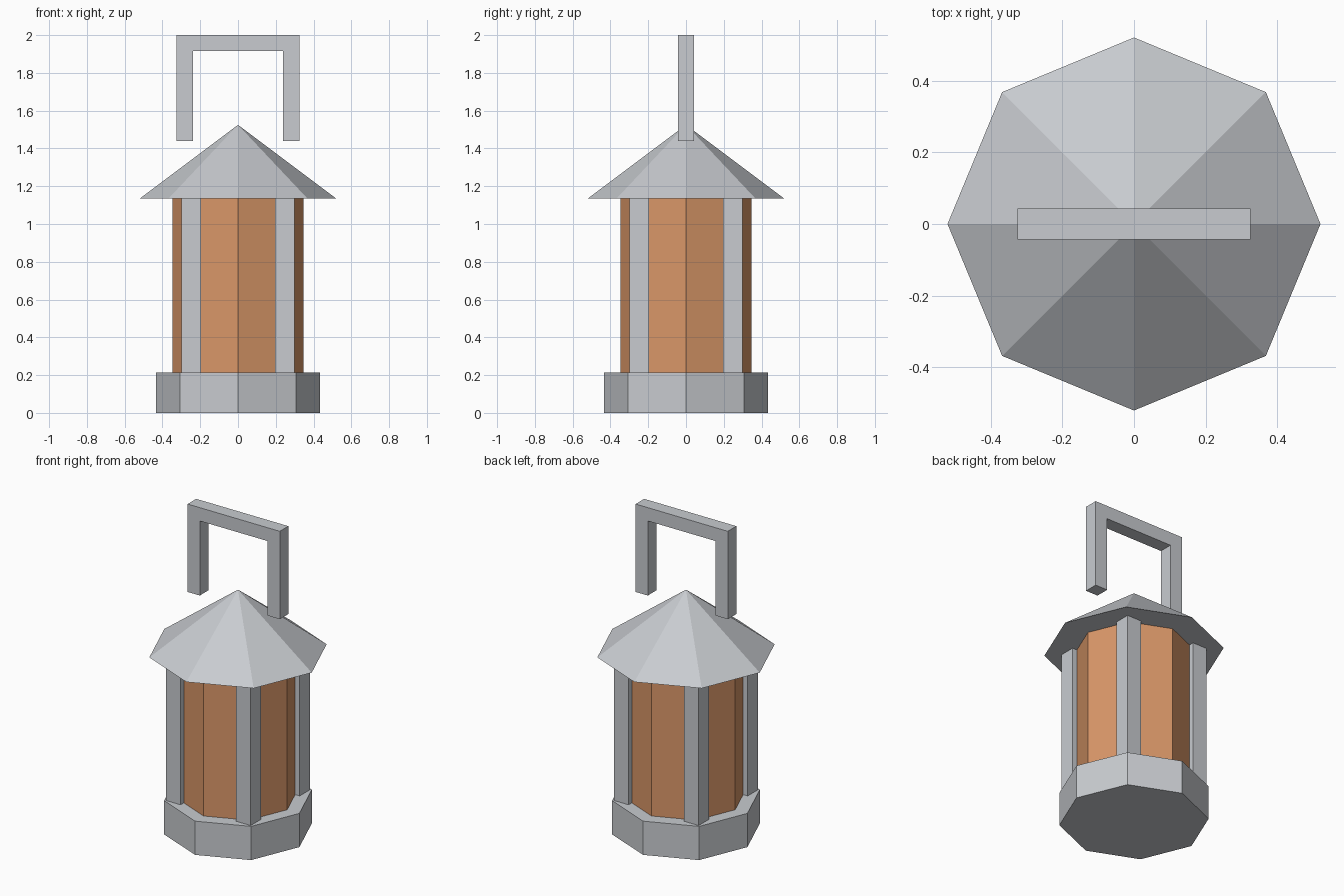
import bpy
import bmesh
from math import pi, cos, sin

cube = bpy.data.objects.get("Cube")
if cube:
    bpy.data.objects.remove(cube, do_unlink=True)


def make_material(name, color):
    mat = bpy.data.materials.new(name)
    mat.use_nodes = True
    mat.diffuse_color = color
    mat.node_tree.nodes["Principled BSDF"].inputs["Base Color"].default_value = color
    return mat


metal = make_material("pale grey metal", (0.58, 0.60, 0.63, 1))
amber = make_material("amber glass", (0.70, 0.31, 0.14, 1))


def extrude_profile(name, points, offset, mat):
    """Extrude a closed flat outline along the offset vector."""
    bm = bmesh.new()
    face = bm.faces.new([bm.verts.new(p) for p in points])
    result = bmesh.ops.extrude_face_region(bm, geom=[face], use_keep_orig=True)
    moved = [g for g in result["geom"] if isinstance(g, bmesh.types.BMVert)]
    bmesh.ops.translate(bm, verts=moved, vec=offset)
    return finish(name, bm, mat)


def finish(name, bm, mat):
    bmesh.ops.recalc_face_normals(bm, faces=bm.faces[:])
    mesh = bpy.data.meshes.new(name)
    bm.to_mesh(mesh)
    bm.free()
    mesh.materials.append(mat)
    obj = bpy.data.objects.new(name, mesh)
    bpy.context.collection.objects.link(obj)
    return obj


def octagon(radius, z):
    return [(radius * cos(i * pi / 4), radius * sin(i * pi / 4), z) for i in range(8)]


BASE_TOP, EAVES, APEX = 0.215, 1.135, 1.525

# Octagonal base and glass body
extrude_profile("base", octagon(0.433, 0), (0, 0, BASE_TOP), metal)
extrude_profile("glass_body", octagon(0.347, BASE_TOP), (0, 0, EAVES - BASE_TOP), amber)

# Pointed eight-sided roof
bm = bmesh.new()
rim = [bm.verts.new(p) for p in octagon(0.52, EAVES)]
tip = bm.verts.new((0, 0, APEX))
bm.faces.new(rim)
for i in range(8):
    bm.faces.new((rim[i], rim[(i + 1) % 8], tip))
finish("roof", bm, metal)

# Four square corner posts
HALF, REACH = 0.051, 0.247
for x, side in ((REACH, "left"), (-REACH, "right")):
    for y, end in ((-REACH, "front"), (REACH, "back")):
        outline = [(x + HALF * sx, y + HALF * sy, BASE_TOP)
                   for sx, sy in ((-1, -1), (1, -1), (1, 1), (-1, 1))]
        extrude_profile(f"{end}_{side}_post", outline, (0, 0, EAVES - BASE_TOP), metal)

# Square carrying handle: one half outline, mirrored across x
DEPTH = 0.0433
half = [(0.325, 1.44), (0.325, 2.0)]
inner = [(0.239, 1.915), (0.239, 1.44)]
outline = half + [(-x, z) for x, z in reversed(half)]
outline += [(-x, z) for x, z in reversed(inner)] + inner
extrude_profile("handle", [(x, -DEPTH, z) for x, z in outline], (0, 2 * DEPTH, 0), metal)
